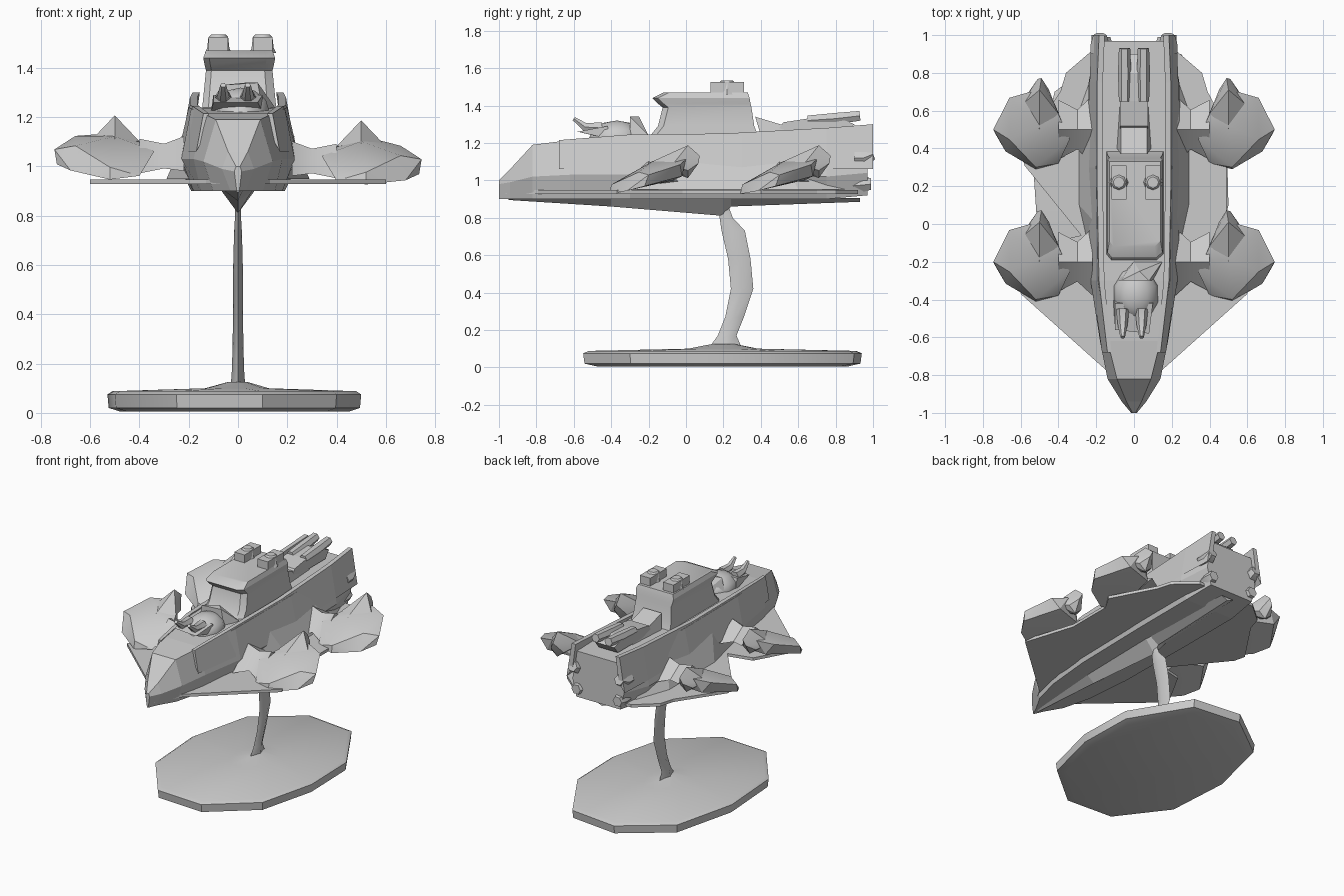
import bpy, bmesh
from math import pi, cos, sin
from mathutils import Vector, Matrix

if "Cube" in bpy.data.objects:
    bpy.data.objects.remove(bpy.data.objects["Cube"])


def finish(name, bm, smooth=0.0):
    bmesh.ops.recalc_face_normals(bm, faces=bm.faces)
    me = bpy.data.meshes.new(name)
    bm.to_mesh(me)
    bm.free()
    ob = bpy.data.objects.new(name, me)
    bpy.context.collection.objects.link(ob)
    if smooth:
        bpy.ops.object.select_all(action='DESELECT')
        ob.select_set(True)
        bpy.context.view_layer.objects.active = ob
        bpy.ops.object.shade_smooth_by_angle(angle=smooth)
    return ob


def loft(name, rings, smooth=0.0):
    """Skin a list of equally sized closed rings and cap both ends."""
    bm = bmesh.new()
    vs = [[bm.verts.new(p) for p in r] for r in rings]
    n = len(rings[0])
    for a, b in zip(vs, vs[1:]):
        for i in range(n):
            j = (i + 1) % n
            bm.faces.new((a[i], a[j], b[j], b[i]))
    bm.faces.new(vs[0])
    bm.faces.new(vs[-1])
    return finish(name, bm, smooth)


def solid(name, pts, smooth=0.0):
    """Faceted convex body around the points."""
    bm = bmesh.new()
    for p in pts:
        bm.verts.new(p)
    bmesh.ops.convex_hull(bm, input=bm.verts)
    return finish(name, bm, smooth)


def tube(name, path, sides=6, smooth=0.7):
    """Tube along a path of (x, y, z, radius)."""
    cs = [Vector(p[:3]) for p in path]
    rings = []
    for i, p in enumerate(path):
        d = cs[min(i + 1, len(cs) - 1)] - cs[max(i - 1, 0)]
        q = Vector((0, 0, 1)).rotation_difference(d)
        rings.append([cs[i] + q @ Vector((p[3] * cos(2 * pi * k / sides),
                                          p[3] * sin(2 * pi * k / sides), 0)) for k in range(sides)])
    return loft(name, rings, smooth)


# display base: shallow ten-sided oval, rising to the post
outline = [(-.25, -.53), (.1, -.55), (.4, -.3), (.5, .1), (.49, .5), (.25, .9),
           (-.1, .94), (-.42, .7), (-.53, .25), (-.5, -.2)]


def base_ring(s, z):
    return [(x * s, .2 + (y - .2) * s, z) for x, y in outline]


loft("display_base", [base_ring(.9, 0.005), base_ring(.99, .02), base_ring(1, .075),
                      base_ring(.96, .088), base_ring(.25, .1), base_ring(.08, .125)], .6)

# curved blade-like post (z, y front, y back, half thickness)
post = [(.1, .12, .3, .03), (.17, .17, .27, .025), (.27, .21, .31, .022), (.42, .24, .36, .02),
        (.58, .225, .345, .02), (.73, .19, .315, .016), (.8, .18, .25, .012), (.88, .18, .22, .012)]
loft("post", [[(0, a, z), (t, (a + b) / 2, z), (0, b, z), (-t, (a + b) / 2, z)]
              for z, a, b, t in post], .8)

# main hull (y, deck half width, deck z, waist half width, waist z, bottom half width, bottom z)
hull = [(-1, .008, 1.0, .015, .98, .005, .9), (-.94, .04, 1.06, .065, .99, .03, .9),
        (-.82, .09, 1.19, .14, 1.02, .1, .9), (-.62, .14, 1.215, .18, 1.03, .15, .9),
        (-.3, .19, 1.235, .23, 1.03, .18, .9), (.3, .2, 1.24, .25, 1.02, .19, .9),
        (.75, .19, 1.24, .24, 1.02, .19, .9), (.97, .17, 1.24, .2, 1.04, .17, .92)]
loft("hull", [[(-a, y, za), (a, y, za), (b, y, zb), (c, y, zc), (-c, y, zc), (-b, y, zb)]
              for y, a, za, b, zb, c, zc in hull])

# keel wedge under the hull
loft("keel", [[(-w, y, .905), (w, y, .905), (0, y, z)]
              for y, w, z in [(-.95, .02, .895), (-.4, .06, .86), (.2, .07, .81), (.24, .07, .86), (.93, .05, .885)]])

# flat lower wing plates; the left one is notched in to the hull between its pods
wing_middle = {"left": [(.45, -.1), (.28, -.06), (.58, .31), (.6, .39)],
               "right": [(.49, -.02), (.49, .3), (.55, .4)]}

for s, side in ((-1, "left"), (1, "right")):
    plate = [(.02, -.97), (.13, -.79), (.6, -.37)] + wing_middle[side] + [
        (.39, .7), (.36, .8), (.22, .92), (.17, .92), (.17, -.55)]
    loft(f"{side}_wing_plate", [[(s * x, y, z) for x, y in plate] for z in (.928, .948)])

    # raised deck-edge wall and stern tubes
    loft(f"{side}_deck_wall",
         [[(s * (.19 + o) * k, y, 1.12), (s * (.165 + o) * k, y, z),
           (s * (.195 + o) * k, y, z), (s * (.235 + o) * k, y, 1.06)]
          for y, z, o, k in [(-.68, 1.215, 0, .72), (-.3, 1.245, 0, .95), (.2, 1.25, 0, 1),
                             (.75, 1.28, 0, 1), (1, 1.3, -.01, 1)]])
    tube(f"{side}_stern_tube", [(s * .18, .9, 1.12, .05), (s * .18, .95, 1.12, .05), (s * .18, 1, 1.14, .035)])
    tube(f"{side}_lower_stern_tube", [(s * .15, .9, .98, .05), (s * .16, .95, .98, .045), (s * .16, .99, .98, .035)])
    # slanted side sponson on the hull
    solid(f"{side}_sponson", [(s * .2, .0, 1.16), (s * .2, .5, 1.16), (s * .29, .1, .95),
                              (s * .29, .6, .95), (s * .2, .85, .95), (s * .2, -.3, .95)])

    # engine pods, two per side, tipped up towards the back (left ones sit slightly higher)
    for y0, end in ((-.2, "front"), (.5, "rear")):
        n = f"{side}_{end}"
        lift = .012 if s < 0 else -.008

        def P(x, y, z):
            return (s * x, y0 + y * 1.05, z + lift * (2 if x > .6 else 1))
        solid(n + "_pod", [P(.42, .12, 1.1), P(.55, .19, 1.12), P(.66, .16, 1.1), P(.745, 0, 1.045),
                           P(.735, -.02, .985), P(.68, -.11, .96), P(.52, -.2, .935), P(.4, -.17, .95),
                           P(.52, -.19, .985), P(.34, -.05, 1.05), P(.5, .02, 1.11),
                           P(.6, .17, 1.03), P(.42, .13, 1.01), P(.66, -.05, 1.06)], .5)
        loft(n + "_pod_neck", [[P(x, a, z0), P(x, b, z1), P(x, (a + b) / 2, z2)]
                               for x, a, b, z0, z1, z2 in
                               [(.22, -.17, .17, .97, 1.0, 1.11), (.3, -.1, .1, .98, 1.01, 1.08),
                                (.4, -.15, .15, .96, 1.03, 1.1)]], .6)
        solid(n + "_pod_fin", [P(.5, .2, 1.195), P(.4, .08, 1.09), P(.6, .12, 1.09), P(.5, .0, 1.1),
                               P(.45, .2, 1.06), P(.55, .2, 1.06), P(.49, .26, 1.14), P(.51, .255, 1.1),
                               P(.5, .2, 1.02)], .4)

# bridge tower with overhanging front
tower = [(1.24, .15, -.19, .385), (1.29, .145, -.15, .365), (1.39, .135, -.125, .35),
         (1.41, .14, -.15, .345), (1.44, .146, -.18, .34), (1.47, .135, -.12, .33)]
loft("bridge_tower", [[(.005 - w, a + .03, z), (-w * .8, a, z), (w * .8, a, z), (.005 + w, a + .03, z),
                       (.005 + w, b, z), (.005 - w, b, z)] for z, w, a, b in tower], .5)
for x, side in ((-.08, "left"), (.1, "right")):
    tube(f"{side}_funnel", [(x, .22, 1.46, .055), (x, .22, 1.48, .045), (x, .22, 1.525, .04), (x, .22, 1.535, .03)], 8)
    loft(f"{side}_funnel_block", [[(x - .04, .13, z), (x + .04, .13, z), (x + .04, .31, z), (x - .04, .31, z)]
                                  for z in (1.465, 1.525)])

# forward gun turret: domed house, rear hood and raised muzzles
bm = bmesh.new()
bmesh.ops.create_uvsphere(bm, u_segments=10, v_segments=6, radius=1,
                          matrix=Matrix.Translation((.01, -.37, 1.22)) @ Matrix.Diagonal((.125, .15, .1, 1)))
bmesh.ops.bisect_plane(bm, geom=bm.verts[:] + bm.edges[:] + bm.faces[:], plane_co=(0, 0, 1.21),
                       plane_no=(0, 0, -1), clear_outer=True)
finish("forward_turret", bm, .7)
solid("forward_turret_hood", [(-.09, -.3, 1.23), (.1, -.3, 1.23), (-.07, -.3, 1.33), (.08, -.3, 1.34),
                              (.03, -.25, 1.34), (.15, -.2, 1.24), (.0, -.2, 1.24)])
solid("forward_gun_shield", [(-.1, -.56, 1.26), (.08, -.58, 1.26), (-.11, -.4, 1.22), (.1, -.4, 1.22),
                             (-.1, -.42, 1.29), (.1, -.42, 1.29), (-.07, -.45, 1.23), (.07, -.45, 1.23)])
for x, side in ((-.06, "left"), (.04, "right")):
    tube(f"{side}_forward_barrel", [(x, -.45, 1.28, .035), (x, -.54, 1.285, .025), (x, -.6, 1.33, .012)], 6)

# aft turret and long stern guns
solid("aft_turret", [(-.09, .4, 1.24), (.09, .4, 1.24), (-.07, .37, 1.34), (.07, .37, 1.34), (-.07, .5, 1.27),
                     (.07, .5, 1.27), (.07, .7, 1.24), (-.07, .7, 1.24)])
solid("aft_gun_house", [(x, y, z) for x in (-.075, .075) for y, z in
                        ((.48, 1.25), (.52, 1.31), (.65, 1.33), (.8, 1.34), (.9, 1.3), (.86, 1.25))])
for x, side in ((-.05, "left"), (.05, "right")):
    tube(f"{side}_aft_barrel", [(x, .65, 1.32, .03), (x, .8, 1.33, .035), (x, .93, 1.345, .03)], 6)
